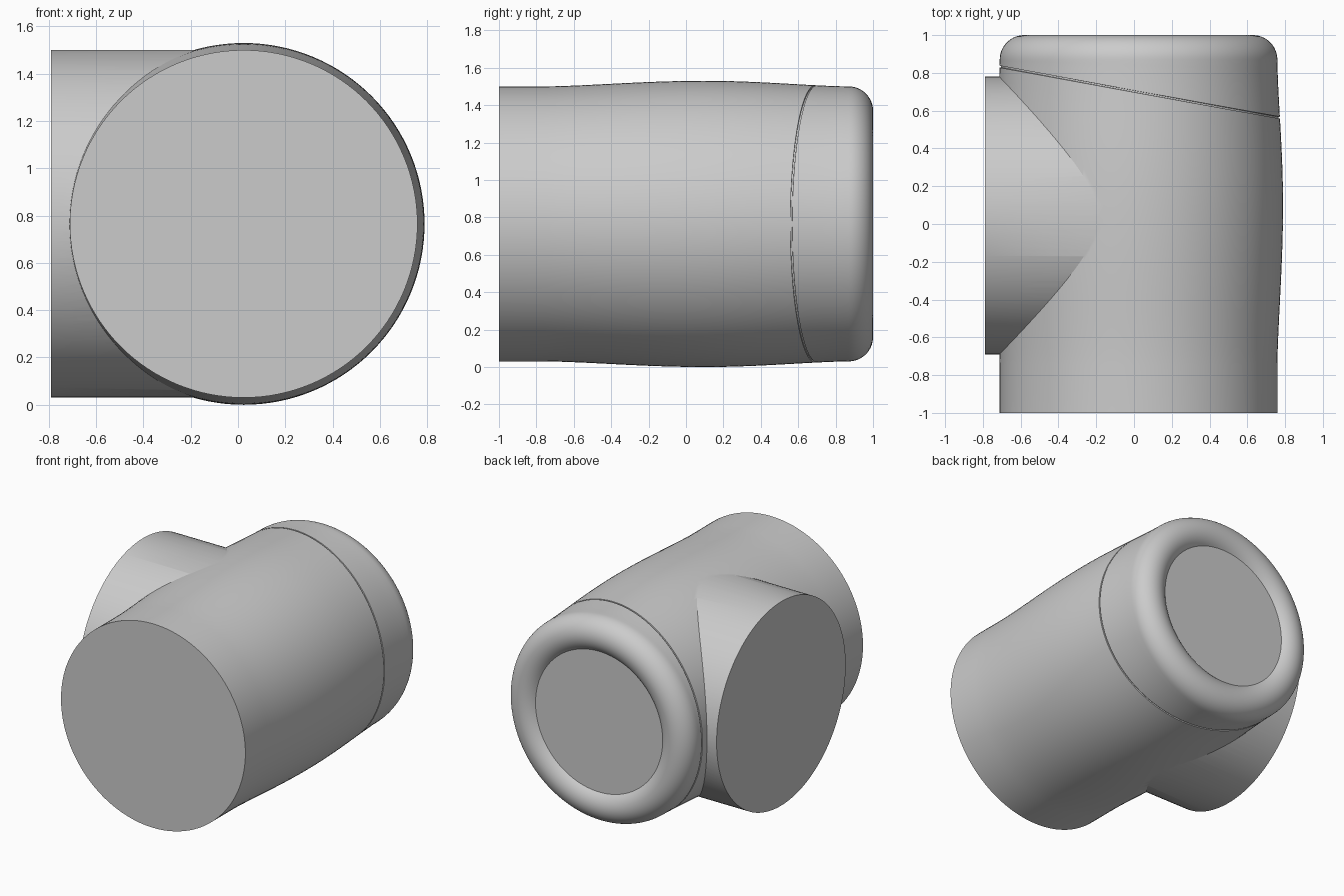
import bpy
import bmesh
from math import sin, cos, pi, radians
from mathutils import Matrix

cube = bpy.data.objects.get("Cube")
if cube:
    bpy.data.objects.remove(cube, do_unlink=True)

SIDES = 128
CX, CZ = 0.024, 0.765      # body axis
R = 0.735                  # pipe radius
RIM = 0.13                 # rounded rim radius
SEAM_Y, SEAM_TILT = 0.698, 0.135

grey = bpy.data.materials.new("plain grey")
grey.use_nodes = True
grey.diffuse_color = (0.6, 0.6, 0.6, 1)
grey.node_tree.nodes["Principled BSDF"].inputs["Base Color"].default_value = (0.6, 0.6, 0.6, 1)


def make_object(name, bm):
    bmesh.ops.recalc_face_normals(bm, faces=bm.faces)
    mesh = bpy.data.meshes.new(name)
    bm.to_mesh(mesh)
    bm.free()
    mesh.materials.append(grey)
    obj = bpy.data.objects.new(name, mesh)
    bpy.context.collection.objects.link(obj)
    return obj


def bulge(y):
    """Body radius along its length, swelling gently in the middle."""
    t = (y + 0.75) / 0.85 if y < 0.1 else (0.87 - y) / 0.77
    t = min(max(t, 0), 1)
    return R + 0.03 * sin(t * pi / 2) ** 1.5


# Body rings: (y, tilt, radius or None for the bulge, groove depth)
rings = [(-1, 0, None, 0)]
for i in range(25):
    t = i / 24
    rings.append((-0.75 + t * (SEAM_Y - 0.005 + 0.75), SEAM_TILT * t ** 2, None, 0))
# Slanted seam groove
rings += [(SEAM_Y - 0.004, SEAM_TILT, None, 0.008),
          (SEAM_Y + 0.004, SEAM_TILT, None, 0.008)]
for i in range(7):
    t = i / 6
    y = SEAM_Y + 0.005
    rings.append((y + t * (1 - RIM - y), SEAM_TILT * (1 - t), None, 0))
# Rounded rim rolling over into the shallow end recess
for i in range(1, 21):
    a = radians(139) * i / 20
    rings.append((1 - RIM + RIM * sin(a), 0, R - RIM + RIM * cos(a), 0))

bm = bmesh.new()
loops = []
for y, tilt, radius, depth in rings:
    loop = []
    for k in range(SIDES):
        a = 2 * pi * k / SIDES
        py = y - tilt * cos(a)
        r = (bulge(py) if radius is None else radius) - depth
        loop.append(bm.verts.new((CX + r * cos(a), py, CZ + r * sin(a))))
    loops.append(loop)
for lower, upper in zip(loops, loops[1:]):
    for k in range(SIDES):
        n = (k + 1) % SIDES
        bm.faces.new((lower[k], lower[n], upper[n], upper[k]))
bm.faces.new(loops[0])
bm.faces.new(loops[-1])
body = make_object("pipe_body", bm)

# Side branch, square to the body
bm = bmesh.new()
length = CX + 0.79
bmesh.ops.create_cone(
    bm, cap_ends=True, segments=SIDES, radius1=R, radius2=R, depth=length,
    matrix=Matrix.Translation((CX - length / 2, 0.045, CZ)) @ Matrix.Rotation(pi / 2, 4, "Y"))
branch = make_object("side_branch", bm)

# Join the branch into the body
union = body.modifiers.new("join_branch", "BOOLEAN")
union.operation = "UNION"
union.solver = "EXACT"
union.object = branch
bpy.ops.object.select_all(action="DESELECT")
bpy.context.view_layer.objects.active = body
body.select_set(True)
bpy.ops.object.modifier_apply(modifier=union.name)
bpy.data.objects.remove(branch, do_unlink=True)
bpy.ops.object.shade_smooth_by_angle(angle=radians(25))
